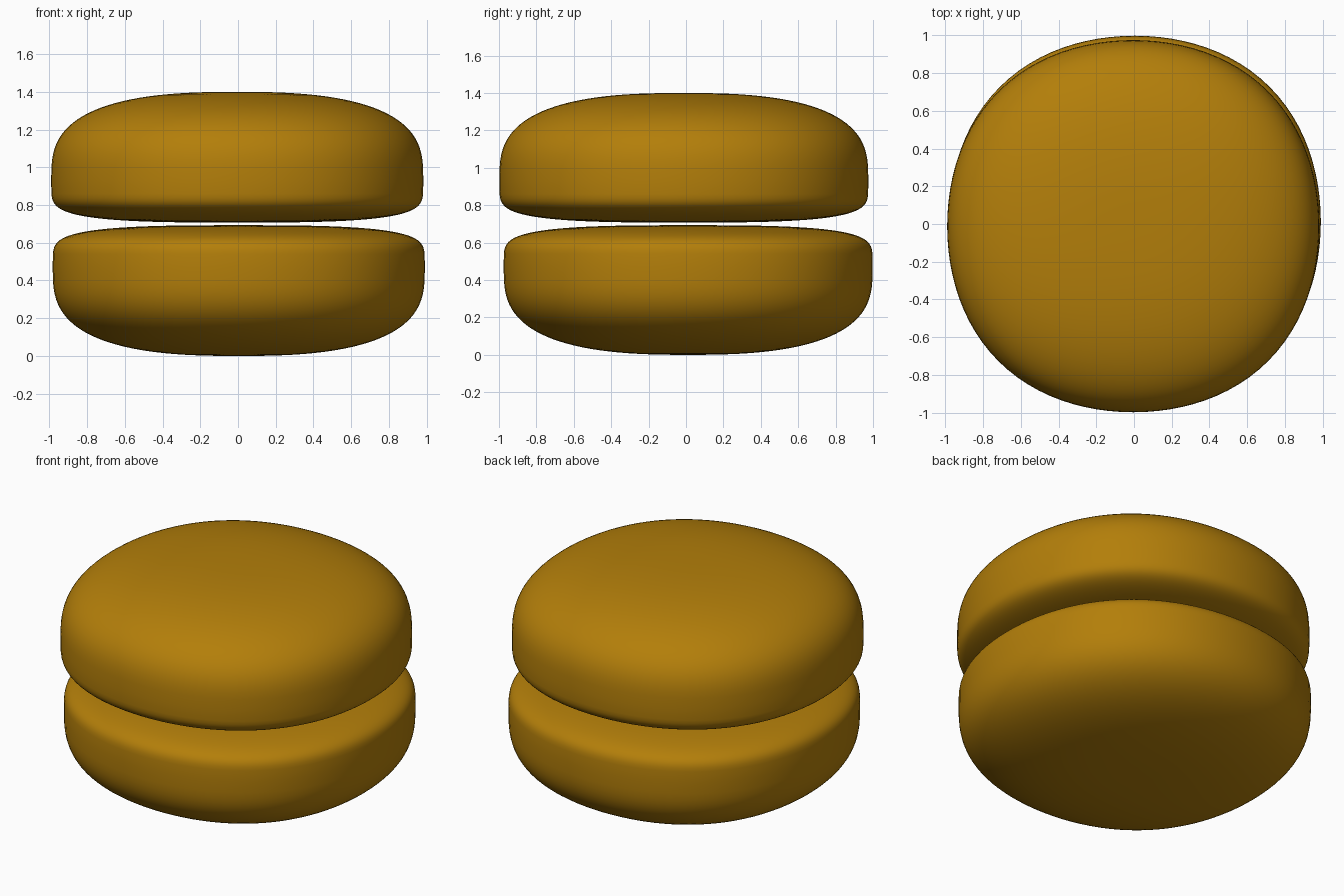
import bpy, bmesh, math

if "Cube" in bpy.data.objects:
    bpy.data.objects.remove(bpy.data.objects["Cube"])

SEG, STEPS = 96, 28
RIM_Z, DOME, BASE = 0.93, 0.47, 0.223   # widest height, rise above, depth below


def profile():
    """Bun cross-section as (radius, z), from the crown down to the base."""
    pts = []
    for h, p, q, a0, a1 in ((DOME, 2.6, 3.0, math.pi / 2, 0),
                            (-BASE, 3.0, 5.0, 0, math.pi / 2)):
        for i in range(STEPS + 1):
            a = a0 + (a1 - a0) * i / STEPS
            r = max(math.cos(a), 0) ** (2 / p)
            z = RIM_Z + h * max(math.sin(a), 0) ** (2 / q)
            pts.append((r, z))
    del pts[STEPS]            # shared rim point
    return pts[1:-1]


def bun(name, flip, mat):
    bm = bmesh.new()
    rings = []
    for r, z in profile():
        ring = []
        for k in range(SEG):
            t = 2 * math.pi * k / SEG
            rad = r * (0.999 - 0.0125 * math.cos(4 * t))   # slightly squarish outline
            x, y = rad * math.cos(t) - 0.004, rad * math.sin(t) - 0.0115
            ring.append(bm.verts.new((-x, -y, 1.4 - z) if flip else (x, y, z)))
        rings.append(ring)
    for a, b in zip(rings, rings[1:]):
        for k in range(SEG):
            j = (k + 1) % SEG
            bm.faces.new((a[k], a[j], b[j], b[k]))
    # crown and base centres
    for ring, z in ((rings[0], RIM_Z + DOME), (rings[-1], RIM_Z - BASE)):
        c = bm.verts.new((0, 0, 1.4 - z if flip else z))
        for k in range(SEG):
            bm.faces.new((ring[k], ring[(k + 1) % SEG], c))
    bmesh.ops.recalc_face_normals(bm, faces=bm.faces)
    for f in bm.faces:
        f.smooth = True
    me = bpy.data.meshes.new(name)
    bm.to_mesh(me)
    bm.free()
    me.materials.append(mat)
    bpy.context.collection.objects.link(bpy.data.objects.new(name, me))


crust = bpy.data.materials.new("crust")
crust.diffuse_color = (0.45, 0.21, 0.003, 1)
crust.use_nodes = True
crust.node_tree.nodes["Principled BSDF"].inputs["Base Color"].default_value = crust.diffuse_color

# Two matching buns, the lower one turned upside down
bun("top_bun", False, crust)
bun("bottom_bun", True, crust)
